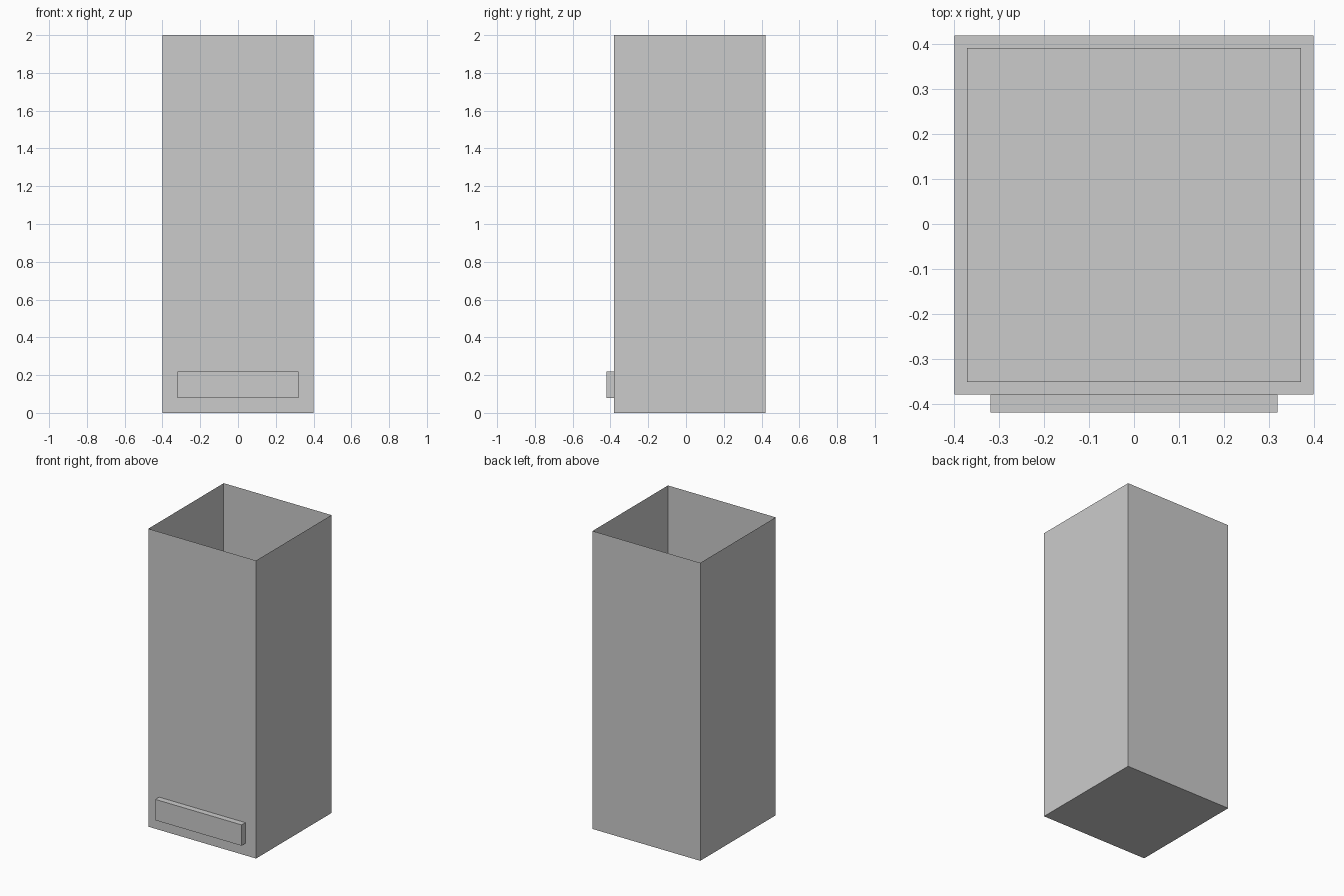
import bpy
import bmesh
from mathutils import Vector

default = bpy.data.objects.get("Cube")
if default:
    bpy.data.objects.remove(default, do_unlink=True)

GREY = (0.6, 0.6, 0.6, 1)
grey = bpy.data.materials.new("plain grey")
grey.use_nodes = True
grey.diffuse_color = GREY
grey.node_tree.nodes["Principled BSDF"].inputs["Base Color"].default_value = GREY


def box(name, low, high, open_top=False):
    """Flat-sided box between two corners, optionally without its lid."""
    low, high = Vector(low), Vector(high)
    bm = bmesh.new()
    bmesh.ops.create_cube(bm, size=1)
    bmesh.ops.scale(bm, vec=high - low, verts=bm.verts)
    bmesh.ops.translate(bm, vec=(low + high) / 2, verts=bm.verts)
    if open_top:
        bm.normal_update()
        lid = [f for f in bm.faces if f.normal.z > 0.9]
        bmesh.ops.delete(bm, geom=lid, context="FACES_ONLY")
    mesh = bpy.data.meshes.new(name)
    bm.to_mesh(mesh)
    bm.free()
    mesh.materials.append(grey)
    obj = bpy.data.objects.new(name, mesh)
    bpy.context.collection.objects.link(obj)
    return obj


# Tall sheet-walled bin, open at the top
box("bin_shell", (-0.4, -0.38, 0), (0.4, 0.42, 2), open_top=True)

# Slightly smaller panel lying on the floor inside
box("inner_floor", (-0.372, -0.352, 0.005), (0.372, 0.392, 0.028))

# Raised bar low on the front
box("front_bar", (-0.32, -0.42, 0.08), (0.32, -0.38, 0.22))
